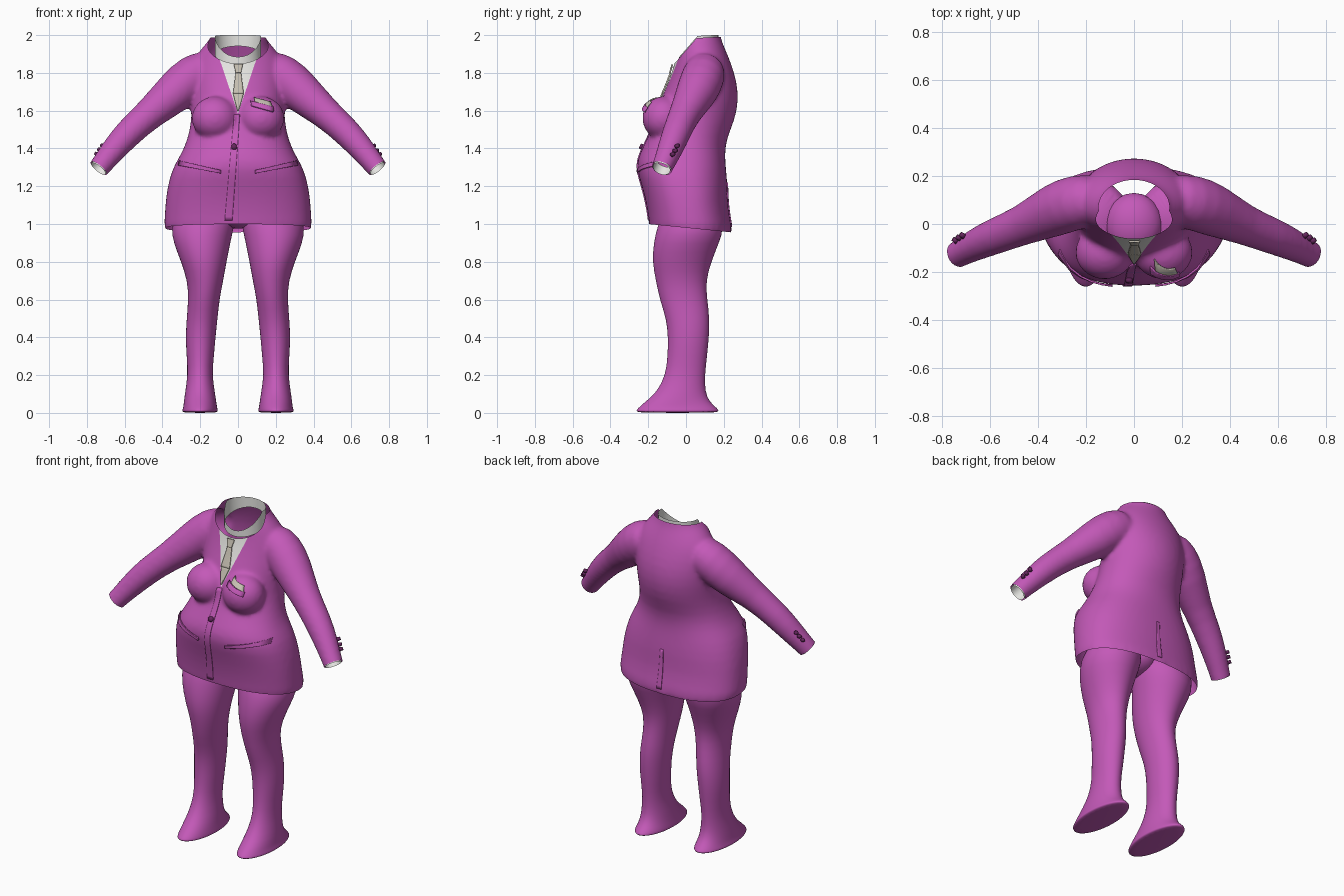
import bpy, bmesh, math
from mathutils import Vector, Matrix
from mathutils.bvhtree import BVHTree

if "Cube" in bpy.data.objects:
    bpy.data.objects.remove(bpy.data.objects["Cube"], do_unlink=True)


def material(name, rgb):
    m = bpy.data.materials.new(name)
    m.use_nodes = True
    m.diffuse_color = (*rgb, 1)
    m.node_tree.nodes["Principled BSDF"].inputs["Base Color"].default_value = (*rgb, 1)
    return m


PURPLE = material("purple cloth", (0.55, 0.10, 0.48))
WHITE = material("white shirt", (0.80, 0.80, 0.77))
BEIGE = material("beige silk", (0.56, 0.52, 0.44))
DARK = material("dark purple button", (0.13, 0.02, 0.11))


def make(name, bm, *mats):
    mesh = bpy.data.meshes.new(name)
    bmesh.ops.recalc_face_normals(bm, faces=bm.faces)
    for f in bm.faces:
        f.smooth = True
    bm.to_mesh(mesh)
    bm.free()
    ob = bpy.data.objects.new(name, mesh)
    bpy.context.collection.objects.link(ob)
    for m in mats:
        mesh.materials.append(m)
    return ob


def loft(bm, rings, caps=True):
    rows = [[bm.verts.new(p) for p in r] for r in rings]
    n = len(rows[0])
    for a, b in zip(rows, rows[1:]):
        for i in range(n):
            j = (i + 1) % n
            bm.faces.new((a[i], a[j], b[j], b[i]))
    if caps:
        bm.faces.new(rows[0])
        bm.faces.new(rows[-1])


def level_ring(z, front, back, left, right, tilt=0, power=1.0, n=28):
    """Horizontal oval; a power below one makes it squarer."""
    cx, cy = (left + right) / 2, (front + back) / 2
    rx, ry = (right - left) / 2, (back - front) / 2
    ring = []
    for i in range(n):
        c, s = math.cos(math.tau * i / n), math.sin(math.tau * i / n)
        x = rx * math.copysign(abs(c) ** power, c)
        y = ry * math.copysign(abs(s) ** power, s)
        ring.append((cx + x, cy + y, z + tilt * y))
    return ring


def tube_rings(path, n=20):
    rings = []
    pts = [Vector(p[:3]) for p in path]
    for i, p in enumerate(pts):
        t = (pts[min(i + 1, len(pts) - 1)] - pts[max(i - 1, 0)]).normalized()
        u = t.cross(Vector((0, 0, 1))).normalized()
        v = u.cross(t)
        rings.append([p + path[i][3] * (u * math.cos(math.tau * k / n) + v * math.sin(math.tau * k / n))
                      for k in range(n)])
    return rings


# Jacket: torso, sleeves and bust merged into one skin
TORSO = [  # height, front, back, half width, squareness
    (0.90, -0.19, 0.26, 0.397, 0.85), (1.0, -0.195, 0.24, 0.393, 0.85),
    (1.1, -0.21, 0.222, 0.388, 0.85), (1.2, -0.235, 0.222, 0.376, 0.85),
    (1.3, -0.268, 0.212, 0.348, 0.85), (1.37, -0.25, 0.207, 0.302, 0.88),
    (1.45, -0.205, 0.215, 0.268, 0.95), (1.55, -0.17, 0.26, 0.247, 1),
    (1.65, -0.14, 0.28, 0.25, 1), (1.75, -0.095, 0.272, 0.25, 1),
    (1.85, -0.06, 0.24, 0.245, 1), (1.91, -0.05, 0.215, 0.21, 1),
    (1.955, -0.046, 0.195, 0.172, 1), (1.99, -0.043, 0.183, 0.14, 1),
    (2.06, -0.042, 0.18, 0.13, 1)]
ARM = [(0.13, 0.11, 1.84, 0.10), (0.235, 0.095, 1.79, 0.118), (0.33, 0.06, 1.70, 0.115),
       (0.46, -0.005, 1.59, 0.082), (0.58, -0.05, 1.485, 0.078), (0.67, -0.09, 1.38, 0.067),
       (0.737, -0.128, 1.295, 0.055), (0.79, -0.155, 1.23, 0.055)]

bm = bmesh.new()
loft(bm, [level_ring(z, f, b, -w, w, 0, p) for z, f, b, w, p in TORSO])
for s in (-1, 1):
    loft(bm, tube_rings([(s * x, y, z, r) for x, y, z, r in ARM]))
    bust = Matrix.Translation((s * 0.122, -0.118, 1.56)) @ Matrix.Diagonal((0.125, 0.115, 0.118, 1))
    bmesh.ops.create_icosphere(bm, subdivisions=3, radius=1, matrix=bust)
form = make("jacket_form", bm)
sub = form.modifiers.new("round", 'SUBSURF')
sub.levels = 1
rem = form.modifiers.new("merge", 'REMESH')
rem.mode, rem.voxel_size = 'VOXEL', 0.012
soft = form.modifiers.new("soften", 'SMOOTH')
soft.factor, soft.iterations = 0.5, 10
skin = bpy.data.meshes.new_from_object(form.evaluated_get(bpy.context.evaluated_depsgraph_get()))
bpy.data.objects.remove(form, do_unlink=True)

bm = bmesh.new()
bm.from_mesh(skin)


def slice_skin(bm, co, normal, where=lambda c: True, remove=True):
    faces = [f for f in bm.faces if where(f.calc_center_median())]
    edges = {e for f in faces for e in f.edges}
    verts = {v for f in faces for v in f.verts}
    bmesh.ops.bisect_plane(bm, geom=list(verts) + list(edges) + faces, plane_co=co,
                           plane_no=normal, clear_outer=remove)


# Open the hem, the neck and both wrists
NECK_FRONT, NECK_SLOPE = (0, -0.045, 1.868), (0, -1.15, 1)
slice_skin(bm, (0, 0, 0.98), (0, -0.1, -1))
slice_skin(bm, (0, 0.07, 1.985), (0, -0.05, 1), lambda c: c.z > 1.9)
slice_skin(bm, NECK_FRONT, NECK_SLOPE, lambda c: c.z > 1.8 and abs(c.x) < 0.19)
wrist, tip = Vector(ARM[-2][:3]), Vector(ARM[-1][:3])
for s in (-1, 1):
    flip = Vector((s, 1, 1))
    slice_skin(bm, wrist * flip, (tip - wrist) * flip, lambda c: c.x * s > 0.6)

# Shirt front cut into the V of the lapels
V_LOW, V_SLOPE = 1.585, 0.34
for s in (-1, 1):
    slice_skin(bm, (0, 0, V_LOW), (s, 0, -V_SLOPE),
               lambda c: c.y < 0.06 and c.z > 1.55 and abs(c.x) < 0.2, False)
for f in bm.faces:
    c = f.calc_center_median()
    if c.y < 0.06 and abs(c.x) < V_SLOPE * (c.z - V_LOW):
        f.material_index = 1
bm.normal_update()
tree = BVHTree.FromBMesh(bm)
make("jacket", bm, PURPLE, WHITE)


def drape(name, corners, mat, lift=0.007, side=-1, n=12, m=5):
    """Thin plate laid over the jacket; corners are (x, z) in order round the patch."""
    a, b, c, d = (Vector(p) for p in corners)
    bm = bmesh.new()
    rows = []
    for i in range(n + 1):
        row = []
        for j in range(m + 1):
            p = a.lerp(d, i / n).lerp(b.lerp(c, i / n), j / m)
            hit = tree.ray_cast(Vector((p.x, side, p.y)), Vector((0, -side, 0)))[0]
            y = hit.y if hit else 0.0
            row.append(bm.verts.new((p.x, y + side * lift, p.y)))
        rows.append(row)
    for r, q in zip(rows, rows[1:]):
        for j in range(m):
            bm.faces.new((r[j], r[j + 1], q[j + 1], q[j]))
    ob = make(name, bm, mat)
    sol = ob.modifiers.new("thickness", 'SOLIDIFY')
    sol.thickness, sol.offset = 0.008, 0


# Tie
drape("tie_knot", [(-0.022, 1.845), (0.026, 1.845), (0.016, 1.80), (-0.012, 1.80)], BEIGE, 0.010)
drape("tie_blade", [(-0.012, 1.80), (0.016, 1.80), (0.030, 1.69), (-0.026, 1.69)], BEIGE)
drape("tie_tail", [(-0.026, 1.69), (0.030, 1.69), (0.003, 1.60), (-0.003, 1.60)], BEIGE)

# Hip pockets, front edge and back vent
for s, side in ((-1, "right"), (1, "left")):
    drape(side + "_hip_pocket", [(s * 0.31, 1.335), (s * 0.09, 1.285), (s * 0.09, 1.268), (s * 0.315, 1.31)],
          PURPLE, 0.008)
drape("front_edge", [(-0.02, 1.58), (0.01, 1.58), (-0.03, 1.02), (-0.07, 1.02)], PURPLE, 0.001, n=30)
drape("back_vent", [(0.0, 1.22), (0.02, 1.22), (0.03, 0.985), (0.0, 0.985)], PURPLE, 0.001, side=1)

# Breast pocket and its folded square
drape("pocket_square", [(0.085, 1.668), (0.172, 1.645), (0.182, 1.618), (0.09, 1.645)], BEIGE, 0.008)
drape("breast_pocket", [(0.068, 1.650), (0.19, 1.618), (0.187, 1.592), (0.07, 1.625)], PURPLE, 0.012)


# Buttons
def button(name, start, radius):
    spot, normal, *_ = tree.find_nearest(Vector(start))
    bm = bmesh.new()
    turn = normal.to_track_quat('Z', 'Y').to_matrix().to_4x4()
    bmesh.ops.create_cone(bm, cap_ends=True, segments=16, radius1=radius, radius2=radius * 0.8, depth=0.022,
                          matrix=Matrix.Translation(spot + normal * 0.008) @ turn)
    make(name, bm, DARK)


button("front_button", (-0.022, -0.3, 1.44), 0.017)
for s, side in ((-1, "right"), (1, "left")):
    for k in range(3):
        p = Vector(ARM[5][:3]).lerp(wrist, 0.35 + 0.25 * k) + Vector((0.07, 0.09, 0.08))
        button(f"{side}_sleeve_button_{k + 1}", p * Vector((s, 1, 1)), 0.012)

# Shirt collar inside the neck, trimmed along the same slope, and cuffs as open tubes
bm = bmesh.new()
loft(bm, [level_ring(z, -0.036, 0.172, -w, w, t)
          for z, w, t in ((1.895, 0.122, 0.45), (1.95, 0.122, 0.25), (1.996, 0.122, 0.05))], False)
slice_skin(bm, Vector(NECK_FRONT) + Vector((0, 0, 0.006)), NECK_SLOPE)
make("shirt_collar", bm, WHITE)
for s, side in ((-1, "right"), (1, "left")):
    a, b = wrist.lerp(tip, -0.6), wrist.lerp(tip, 0.04)
    bm = bmesh.new()
    loft(bm, tube_rings([(s * p.x, p.y, p.z, 0.048) for p in (a, b)]), False)
    make(side + "_shirt_cuff", bm, WHITE)

# Trouser legs
LEG = [  # height, front, back, inner, outer
    (0.008, -0.262, 0.172, 0.108, 0.295), (0.014, -0.265, 0.175, 0.107, 0.296),
    (0.03, -0.25, 0.16, 0.11, 0.29), (0.06, -0.215, 0.125, 0.115, 0.287),
    (0.11, -0.155, 0.102, 0.122, 0.28), (0.2, -0.108, 0.10, 0.137, 0.266),
    (0.3, -0.098, 0.112, 0.127, 0.272), (0.4, -0.095, 0.122, 0.119, 0.278),
    (0.5, -0.105, 0.126, 0.108, 0.272), (0.6, -0.14, 0.113, 0.098, 0.263),
    (0.7, -0.16, 0.105, 0.078, 0.268), (0.8, -0.18, 0.135, 0.06, 0.302),
    (0.9, -0.172, 0.175, 0.04, 0.342), (0.98, -0.155, 0.205, 0.022, 0.358),
    (1.1, -0.11, 0.17, 0.0, 0.31)]
for s, side in ((-1, "right"), (1, "left")):
    bm = bmesh.new()
    rings = [level_ring(z, f, b, s * i, s * o) for z, f, b, i, o in LEG]
    sole = level_ring(0.0, -0.25, 0.16, s * 0.115, s * 0.287)
    loft(bm, [sole] + rings)
    leg = make(side + "_trouser_leg", bm, PURPLE)
    leg.modifiers.new("round", 'SUBSURF').levels = 1

# Trouser crotch under the hem
bm = bmesh.new()
bmesh.ops.create_icosphere(bm, subdivisions=3, radius=1,
                           matrix=Matrix.Translation((0, 0, 1.06)) @ Matrix.Diagonal((0.12, 0.13, 0.085, 1)))
make("trouser_crotch", bm, PURPLE)
